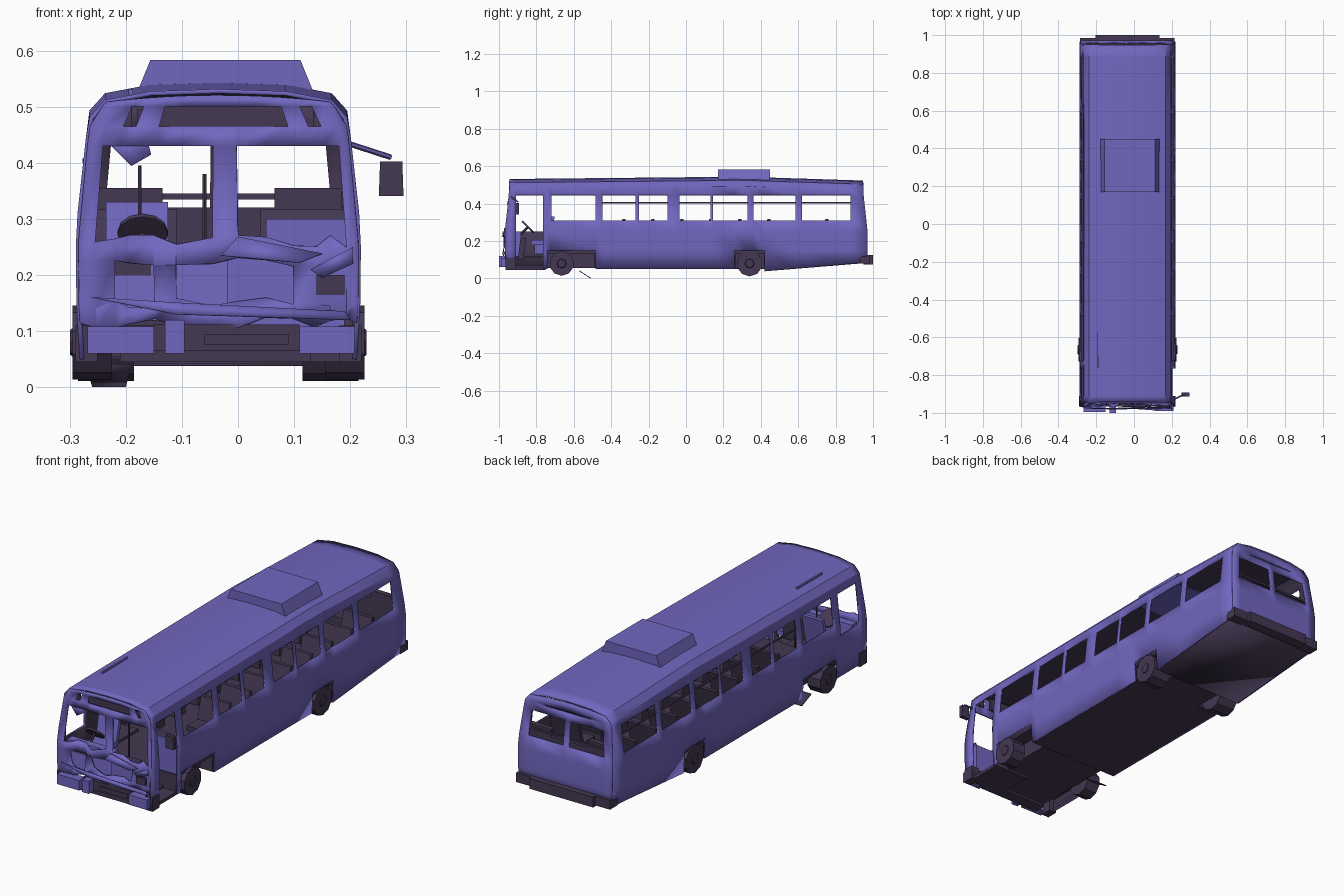
import bpy, bmesh, math, random
from mathutils import Vector, Matrix

if "Cube" in bpy.data.objects:
    bpy.data.objects.remove(bpy.data.objects["Cube"])

random.seed(4)
CX = -0.035          # centre line of the body (the mirror shifts it off x = 0)


def material(name, rgb):
    m = bpy.data.materials.new(name)
    m.diffuse_color = (*rgb, 1)
    m.use_nodes = True
    m.node_tree.nodes["Principled BSDF"].inputs["Base Color"].default_value = m.diffuse_color
    return m


violet = material("violet paint", (0.165, 0.135, 0.52))
dark = material("dark plum trim", (0.058, 0.04, 0.085))
# Parts in the dark colour
DARK = {"wheel", "wheel_hub", "axle", "wing_mirror", "radiator", "front_bumper_core", "front_bumper_slot",
        "front_lower_bar", "bumper_corner", "rear_bumper", "rear_bumper_end", "cabin_floor", "driver_floor",
        "door_step", "step_riser", "front_underside", "middle_underside", "axle_underside", "rear_underside",
        "wheel_well_wall", "wheel_well_liner", "mud_flap", "window_sash", "rear_window_bar", "hand_pole",
        "seat_base", "seat_cushion", "seat_back", "rear_bench", "rear_bench_back", "rear_headrest",
        "headlight_recess", "marker_light", "sign_box", "rear_vent_back", "steering_wheel", "steering_column"}


def add(name, bm, thick=0, lined=False):
    bmesh.ops.recalc_face_normals(bm, faces=bm.faces)
    me = bpy.data.meshes.new(name)
    bm.to_mesh(me)
    bm.free()
    me.materials.append(dark if name in DARK else violet)
    ob = bpy.data.objects.new(name, me)
    bpy.context.collection.objects.link(ob)
    if thick:
        m = ob.modifiers.new("thickness", 'SOLIDIFY')
        m.thickness, m.offset = thick, 0
        if lined:                      # dark inner lining
            me.materials.append(dark)
            m.material_offset = 1
    return ob


def box(name, x0, x1, y0, y1, z0, z1, top=(1, 1), lean=0):
    """Box with a scaled top and an optional lean of the top along y."""
    bm = bmesh.new()
    bmesh.ops.create_cube(bm, size=1)
    for v in bm.verts:
        sx, sy = top if v.co.z > 0 else (1, 1)
        v.co = Vector(((x0 + x1) / 2 + v.co.x * (x1 - x0) * sx,
                       (y0 + y1) / 2 + v.co.y * (y1 - y0) * sy + (lean if v.co.z > 0 else 0),
                       (z0 + z1) / 2 + v.co.z * (z1 - z0)))
    return add(name, bm)


def rod(name, a, b, r=0.004, sides=6, r2=None):
    a, b = Vector(a), Vector(b)
    bm = bmesh.new()
    rot = (b - a).to_track_quat('Z', 'Y').to_matrix().to_4x4()
    bmesh.ops.create_cone(bm, cap_ends=True, segments=sides, radius1=r, radius2=r2 or r,
                          depth=(b - a).length, matrix=Matrix.Translation((a + b) / 2) @ rot)
    return add(name, bm)


def grid(name, pts, hole):
    """Sheet through a 2D list of points; hole(i, j) leaves out cells."""
    bm = bmesh.new()
    vs = [[bm.verts.new(p) for p in row] for row in pts]
    for i in range(len(vs) - 1):
        for j in range(len(vs[0]) - 1):
            if not hole(i, j):
                bm.faces.new((vs[i][j], vs[i + 1][j], vs[i + 1][j + 1], vs[i][j + 1]))
    bmesh.ops.delete(bm, geom=[v for v in bm.verts if not v.link_faces], context='VERTS')
    return add(name, bm, 0.008, lined=name != "front_wall")


def plate(name, pts):
    bm = bmesh.new()
    bm.faces.new([bm.verts.new(p) for p in pts])
    return add(name, bm, 0.004)


# Cross-section of half the body: half width, height
half = [(0.243, 0.05), (0.249, 0.15), (0.25, 0.25), (0.247, 0.31), (0.232, 0.445),
        (0.226, 0.487), (0.2, 0.516), (0.12, 0.531), (0, 0.535)]


def half_width(z):
    for (a, za), (b, zb) in zip(half, half[1:]):
        if z <= zb:
            return a + (b - a) * max(0, (z - za) / (zb - za))
    return 0.12


def end_shift(z):     # ends bulge outward below the windows
    return 0.022 * min(1, max(0, (0.45 - z) / 0.2))


def place(x, y, z):   # rising rear skirt and slightly arched roof
    if z < 0.06 and y > 0.41:
        z = 0.04 + (y - 0.42) * 0.085
    if z > 0.48:
        z += 0.005 - (0.010 * (0.3 - y) if y < 0.3 else 0.032 * (y - 0.3))
    if abs(y) > 0.93:
        y += math.copysign(end_shift(z), y)
    return (CX + x, y, z)


# Body shell: sides and roof in one sheet with window, door and wheel openings
section = [(-x, z) for x, z in half] + [(x, z) for x, z in reversed(half[:-1])]
N = len(section) - 2
ys = [-0.943, -0.91, -0.765, -0.74, -0.72, -0.485, -0.447, -0.27, -0.25, -0.10, -0.035,
      0.13, 0.145, 0.26, 0.33, 0.36, 0.42, 0.586, 0.62, 0.88, 0.945]
windows = [(-0.72, -0.485), (-0.447, -0.27), (-0.25, -0.10), (-0.035, 0.13),
           (0.145, 0.33), (0.36, 0.586), (0.62, 0.88)]


def inside(y, spans):
    return any(a < y < b for a, b in spans)


def shell_hole(i, j):
    y, right = (ys[i] + ys[i + 1]) / 2, j > N / 2
    k = min(j, N - j)
    if k == 3 and inside(y, windows):
        return True
    if k == 0 and inside(y, [(-0.74, -0.485), (0.26, 0.42)]):
        return True
    return inside(y, [(-0.91, -0.765)]) and (k <= 3 if right else 2 <= k <= 3)


grid("body_shell", [[place(x, y, z) for x, z in section] for y in ys], shell_hole)


# End walls: sheets with openings, edges following the body section
def end_wall(name, y, xs, zs, hole, crumple=0):
    rows = []
    for z in zs:
        row = []
        for n, x in enumerate(xs):
            rx = (x - CX) * half_width(z) / 0.25
            zz = z + 0.012 * (1 - (rx / 0.2) ** 2) if z == zs[-1] else z
            px, py, pz = place(rx, y, zz)
            if crumple and z < 0.27 and 0 < n < len(xs) - 1:
                py += random.uniform(-0.005, crumple)
                pz += random.uniform(-0.012, 0.012)
            row.append((px, py, pz))
        rows.append(row)
    mids = lambda s, k: (s[k] + s[k + 1]) / 2
    return grid(name, rows, lambda i, j: hole(mids(xs, j), mids(zs, i)))


def front_hole(x, z):
    if 0.26 < z < 0.43:
        return inside(x, [(-0.255, -0.045), (0.0, 0.195)])
    if 0.15 < z < 0.225:
        return inside(x, [(-0.22, -0.165), (-0.11, 0.1)])
    return 0.465 < z < 0.51 and inside(x, [(-0.22, -0.195), (-0.15, 0.1), (0.14, 0.165)])


end_wall("front_wall", -0.943,
         [-0.285, -0.255, -0.22, -0.195, -0.15, -0.11, -0.045, 0.0, 0.05, 0.1, 0.14, 0.165, 0.195, 0.215],
         [0.115, 0.15, 0.225, 0.26, 0.43, 0.465, 0.508, 0.516], front_hole, 0.03)
end_wall("rear_wall", 0.945, [-0.285, -0.24, -0.17, -0.05, -0.02, 0.1, 0.17, 0.215],
         [0.05, 0.15, 0.25, 0.31, 0.43, 0.465, 0.487, 0.516],
         lambda x, z: (0.31 < z < 0.43 and inside(x, [(-0.24, -0.05), (-0.02, 0.17)]))
         or (0.465 < z < 0.487 and inside(x, [(-0.17, 0.1)])))
box("rear_window_bar", -0.24, 0.17, 0.94, 0.95, 0.335, 0.345)
box("rear_vent_back", -0.18, 0.11, 0.925, 0.93, 0.455, 0.495)

# Recessed backs behind the front openings
box("sign_box", -0.15, 0.1, -0.925, -0.915, 0.455, 0.515)
for x in (-0.205, 0.15):
    box("marker_light", x - 0.016, x + 0.016, -0.932, -0.925, 0.46, 0.512)
box("headlight_recess", -0.235, -0.155, -0.925, -0.915, 0.14, 0.235)
box("headlight_recess", 0.14, 0.19, -0.976, -0.967, 0.165, 0.2)
box("radiator", -0.09, 0.09, -0.9, -0.87, 0.1, 0.215, lean=0.015)

# Bent strips and broken panels hanging on the front
plate("torn_strip", [(-0.03, -0.975, 0.235), (0.11, -0.985, 0.222), (0.15, -0.975, 0.238), (0.0, -0.97, 0.268)])
plate("torn_strip", [(-0.26, -0.975, 0.16), (-0.11, -0.98, 0.13), (0.2, -0.975, 0.12), (0.19, -0.97, 0.135), (-0.1, -0.975, 0.15)])
plate("broken_glass", [(-0.235, -0.945, 0.44), (-0.16, -0.945, 0.435), (-0.155, -0.95, 0.415), (-0.19, -0.955, 0.395)])
plate("torn_corner", [(0.13, -0.97, 0.21), (0.205, -0.98, 0.25), (0.205, -0.975, 0.22), (0.15, -0.975, 0.195)])

# Bumpers
box("front_bumper_left", -0.268, -0.15, -0.995, -0.95, 0.06, 0.108)
box("front_bumper_block", -0.13, -0.095, -1.0, -0.95, 0.06, 0.12)
box("front_bumper_right", 0.11, 0.208, -0.99, -0.95, 0.06, 0.108)
box("front_bumper_core", -0.15, 0.11, -0.965, -0.945, 0.065, 0.112)
box("front_bumper_slot", -0.06, 0.09, -0.97, -0.965, 0.075, 0.095)
box("front_lower_bar", -0.21, 0.13, -0.96, -0.9, 0.045, 0.065)
for s in (-1, 1):
    x = CX + s * 0.235
    box("bumper_corner", x - 0.02, x + 0.02, -0.965, -0.91, 0.045, 0.11)
    box("rear_bumper_end", CX + s * 0.21 - 0.04, CX + s * 0.21 + 0.04, 0.93, 0.985, 0.08, 0.125)
box("rear_bumper", -0.205, 0.135, 0.95, 1.0, 0.075, 0.125)

# Floor, underside and wheel wells
box("cabin_floor", CX - 0.243, CX + 0.243, -0.75, 0.94, 0.13, 0.14)
box("driver_floor", CX - 0.243, 0.02, -0.94, -0.75, 0.11, 0.12)
box("door_step", 0.02, 0.205, -0.94, -0.75, 0.045, 0.06)
box("step_riser", 0.02, 0.205, -0.76, -0.75, 0.05, 0.14)
box("front_underside", CX - 0.17, CX + 0.17, -0.92, -0.45, 0.055, 0.07)
box("middle_underside", CX - 0.241, CX + 0.241, -0.485, 0.26, 0.05, 0.06)
box("axle_underside", CX - 0.13, CX + 0.13, 0.26, 0.42, 0.05, 0.06)
plate("rear_underside", [place(sx, y, 0.05) for sx, y in
                         ((-0.24, 0.42), (0.24, 0.42), (0.24, 0.945), (-0.24, 0.945))])
for y in (-0.485, 0.26, 0.42):
    box("wheel_well_wall", CX - 0.241, CX + 0.241, y - 0.004, y + 0.004, 0.055, 0.14)
for y0, y1, w in ((-0.75, -0.485, 0.17), (0.26, 0.42, 0.13)):
    for s in (-1, 1):
        box("wheel_well_liner", CX + s * w - 0.004, CX + s * w + 0.004, y0, y1, 0.055, 0.14)
        box("wheel_well_liner", CX + s * 0.2 - 0.044, CX + s * 0.2 + 0.044, y0, y1, 0.14, 0.152)

# Wheels with hubs on each axle
for y, r, w in ((-0.665, 0.066, 0.07), (0.34, 0.069, 0.1)):
    rod("axle", (CX - 0.2, y, 0.08), (CX + 0.2, y, 0.08), 0.015)
    for s in (-1, 1):
        out = CX + s * (0.26 if y < 0 else 0.25)
        rod("wheel", (out - s * w, y, 0.08), (out, y, 0.08), r, 10)
        rod("wheel_hub", (out - s * 0.01, y, 0.08), (out + s * 0.004, y, 0.08), 0.034, 8, 0.022)
plate("mud_flap", [(-0.27, -0.57, 0.04), (-0.19, -0.57, 0.04), (-0.2, -0.51, 0.002), (-0.26, -0.51, 0.002)])

# Roof equipment
box("roof_unit", -0.18, 0.135, 0.17, 0.45, 0.525, 0.583, top=(0.85, 1))
box("roof_rib", -0.195, -0.187, -0.76, -0.57, 0.515, 0.532)

# Window sashes along the left side, wing mirror
for y0, y1 in windows[1:]:
    box("window_sash", CX - 0.242, CX - 0.234, y0, y1, 0.40, 0.408)
rod("mirror_arm", (0.195, -0.935, 0.435), (0.272, -0.9, 0.41), 0.005)
box("wing_mirror", 0.251, 0.295, -0.912, -0.892, 0.341, 0.402, top=(0.9, 1))


# Passenger seats in pairs of rows
def seat(x0, x1, y, z=0.14, top=0.318, kind="seat"):
    box(kind + "_base", x0 + 0.02, x1 - 0.02, y - 0.07, y - 0.01, z, z + 0.05)
    box(kind + "_cushion", x0, x1, y - 0.09, y, z + 0.05, z + 0.075)
    box(kind + "_back", x0, x1, y - 0.01, y + 0.008, z + 0.06, top, lean=0.03)


for n in range(8):
    y = -0.36 + n * 0.155
    seat(CX - 0.228, CX - 0.075, y)
    seat(CX + 0.075, CX + 0.228, y)
box("rear_bench", CX - 0.23, CX + 0.23, 0.84, 0.93, 0.14, 0.22)
box("rear_bench_back", CX - 0.23, CX + 0.23, 0.91, 0.935, 0.22, 0.32)
for s in (-1, 1):
    box("rear_headrest", CX + s * 0.16 - 0.06, CX + s * 0.16 + 0.06, 0.91, 0.935, 0.32, 0.355)

# Driver area: seat, dash, steering wheel, partition and hand poles
seat(-0.235, -0.125, -0.74, 0.13, 0.33, "driver_seat")
box("dashboard", -0.265, -0.02, -0.93, -0.875, 0.12, 0.25, top=(1, 0.7))
box("dash_right", -0.02, 0.19, -0.935, -0.915, 0.1, 0.235)
rod("steering_column", (-0.17, -0.9, 0.22), (-0.17, -0.845, 0.275), 0.006)
rod("steering_wheel", (-0.17, -0.848, 0.272), (-0.17, -0.842, 0.278), 0.045, 12)
box("door_partition", 0.05, 0.2, -0.755, -0.745, 0.14, 0.3)
for x, z in ((-0.175, 0.395), (-0.06, 0.38)):
    rod("hand_pole", (x, -0.745, 0.14), (x, -0.745, z), 0.004)

# Smooth shading with sharp creases
bpy.ops.object.select_all(action='SELECT')
bpy.context.view_layer.objects.active = bpy.data.objects["body_shell"]
bpy.ops.object.shade_smooth_by_angle(angle=math.radians(30))
